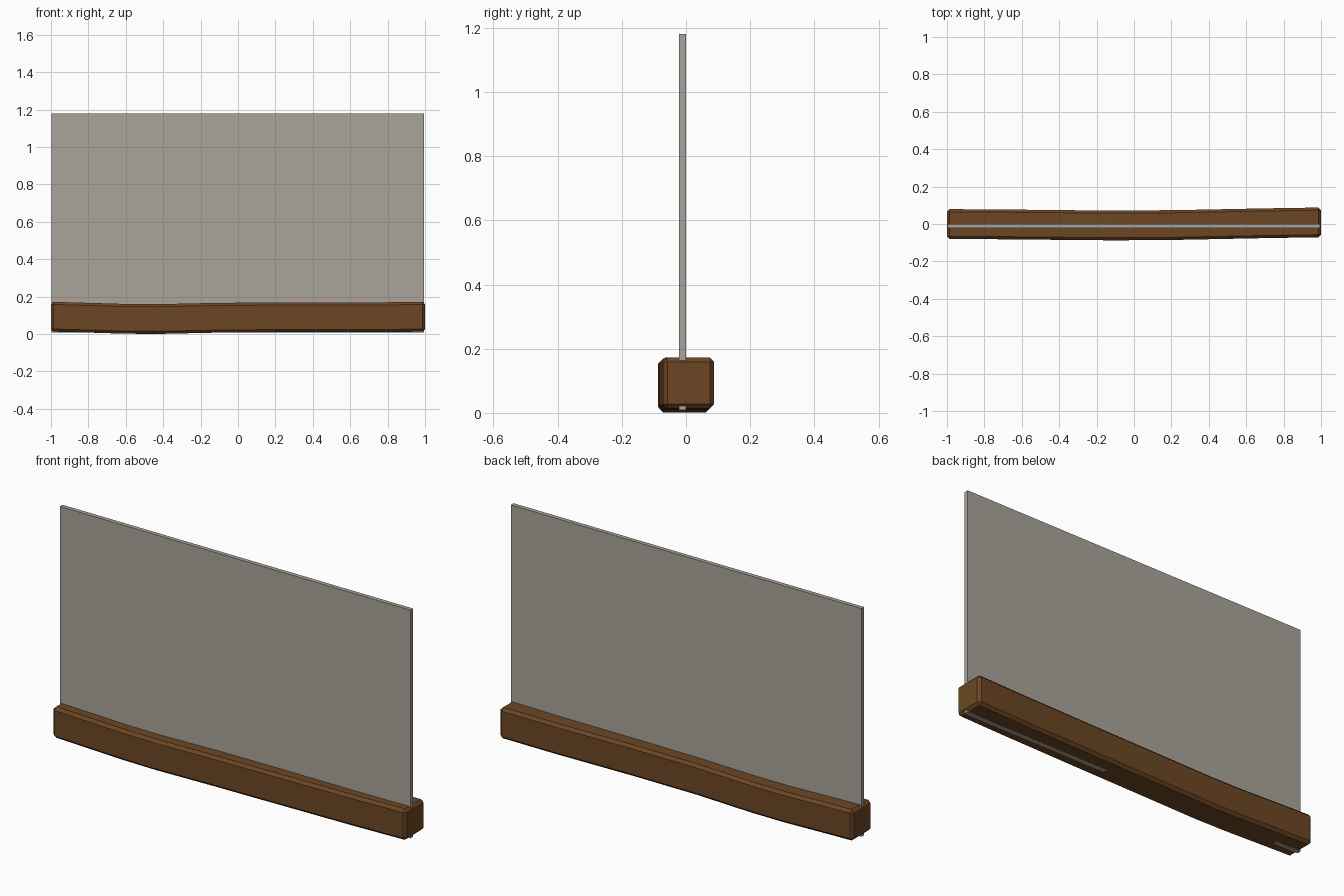
import bpy, bmesh

if "Cube" in bpy.data.objects:
    bpy.data.objects.remove(bpy.data.objects["Cube"])

def material(name, rgb):
    m = bpy.data.materials.new(name)
    m.diffuse_color = (*rgb, 1)
    m.use_nodes = True
    m.node_tree.nodes["Principled BSDF"].inputs["Base Color"].default_value = m.diffuse_color
    return m

def finish(bm, name, mat):
    bmesh.ops.recalc_face_normals(bm, faces=bm.faces)
    me = bpy.data.meshes.new(name)
    bm.to_mesh(me)
    bm.free()
    me.materials.append(mat)
    ob = bpy.data.objects.new(name, me)
    bpy.context.collection.objects.link(ob)
    return ob

wood = material("brown wood", (0.150, 0.062, 0.017))
plaster = material("warm grey panel", (0.40, 0.375, 0.325))

# Slightly crooked timber beam: chamfered square section lofted along x
HALF, CH = 0.0795, 0.014
# x, centre y, bottom z
stations = [(-1.0, 0.0, 0.013), (-0.87, -0.001, 0.010), (-0.6, -0.003, 0.002),
            (-0.42, -0.005, 0.001), (-0.1, -0.008, 0.008), (0.25, -0.005, 0.010),
            (0.7, 0.004, 0.010), (1.0, 0.0085, 0.013)]

def ring(bm, x, cy, bottom):
    a, b = HALF, HALF - CH
    cz = bottom + HALF
    pts = [(-b, -a), (b, -a), (a, -b), (a, b), (b, a), (-b, a), (-a, b), (-a, -b)]
    return [bm.verts.new((x, cy + y, cz + z)) for y, z in pts]

bm = bmesh.new()
last = len(stations) - 1
rings = []
for i, (x, cy, z) in enumerate(stations):
    inset = CH if i == 0 else -CH if i == last else 0
    rings.append(ring(bm, x + inset, cy, z))
for r0, r1 in zip(rings, rings[1:]):
    for k in range(8):
        n = (k + 1) % 8
        bm.faces.new((r0[k], r0[n], r1[n], r1[k]))

# Chamfered end caps: smaller square, joined by quads and corner triangles
for r, (x, cy, z) in ((rings[0], stations[0]), (rings[-1], stations[-1])):
    b, cz = HALF - CH, z + HALF
    c = [bm.verts.new((x, cy + sy * b, cz + sz * b))
         for sy, sz in ((1, -1), (1, 1), (-1, 1), (-1, -1))]
    bm.faces.new(c)
    for k in range(4):
        bm.faces.new((r[2 * k + 1], r[(2 * k + 2) % 8], c[k]))
        bm.faces.new((r[2 * k], r[2 * k + 1], c[k], c[k - 1]))
finish(bm, "timber_beam", wood)

# Thin upright wall panel running through the beam
bm = bmesh.new()
bmesh.ops.create_cube(bm, size=1)
for v in bm.verts:
    v.co.x = 0.994 if v.co.x > 0 else -0.996
    v.co.y = 0.0 if v.co.y > 0 else -0.022
    v.co.z = 1.18 if v.co.z > 0 else 0.0095
finish(bm, "wall_panel", plaster)
